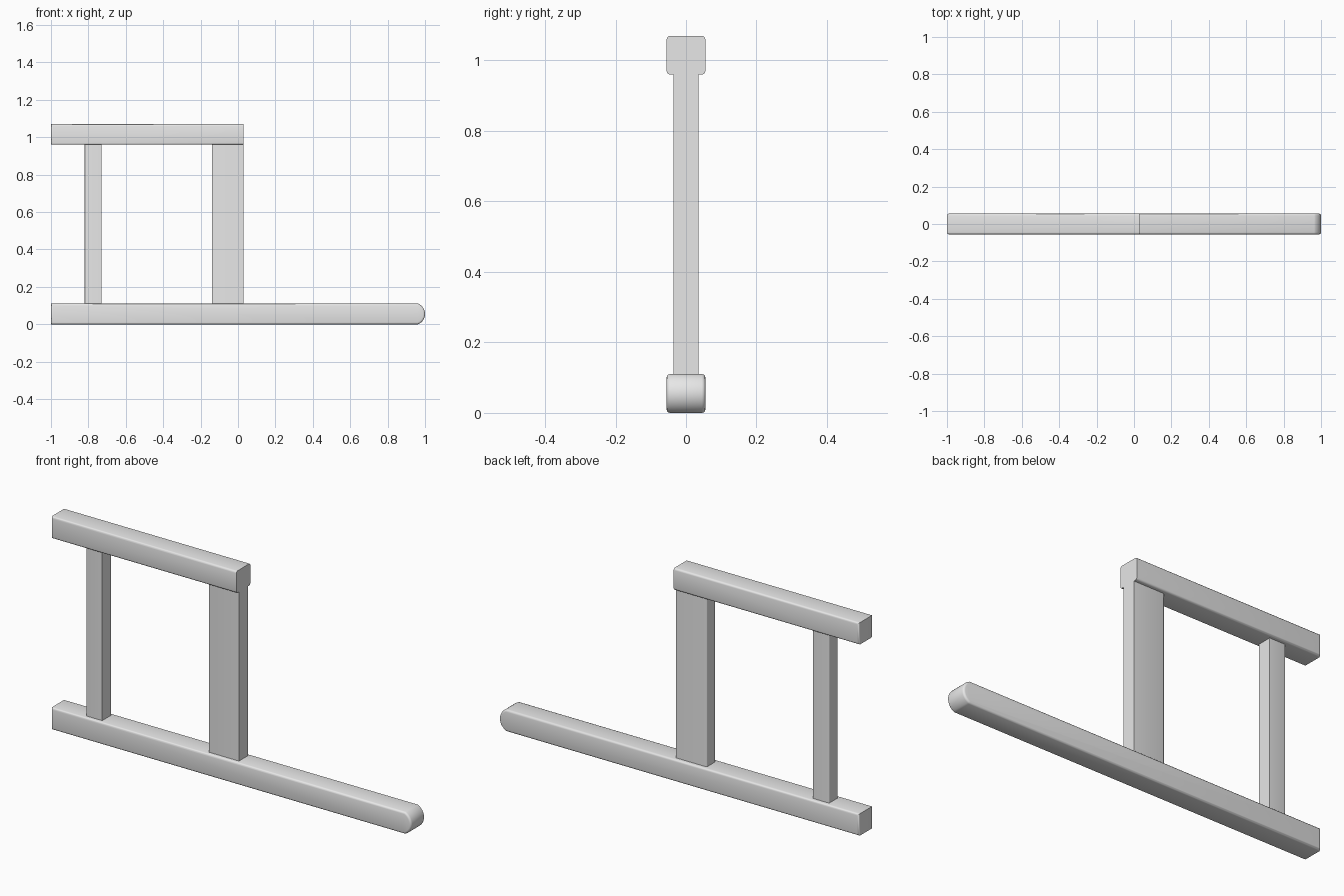
import bpy
import bmesh
import math
from mathutils import Vector

cube = bpy.data.objects.get("Cube")
if cube:
    bpy.data.objects.remove(cube, do_unlink=True)

grey = bpy.data.materials.new("plain grey")
grey.use_nodes = True
COLOUR = (0.8, 0.8, 0.8, 1)
grey.diffuse_color = COLOUR
grey.node_tree.nodes["Principled BSDF"].inputs["Base Color"].default_value = COLOUR

RAIL = 0.11      # square section of the rails
POST_DEPTH = 0.07
INNER_END = 0.03  # flush end shared by the top rail and the wide post


def extruded(name, outline, depth, bevel, keep):
    """Extrude an x-z outline along y and round the edges chosen by keep."""
    bm = bmesh.new()
    front = bm.faces.new([bm.verts.new((x, -depth / 2, z)) for x, z in outline])
    new = bmesh.ops.extrude_face_region(bm, geom=[front], use_keep_orig=True)
    moved = [v for v in new["geom"] if isinstance(v, bmesh.types.BMVert)]
    bmesh.ops.translate(bm, verts=moved, vec=Vector((0, depth, 0)))
    bmesh.ops.recalc_face_normals(bm, faces=bm.faces)
    edges = [e for e in bm.edges if keep(e)]
    bmesh.ops.bevel(bm, geom=edges, offset=bevel, segments=3, profile=0.5,
                    affect='EDGES', clamp_overlap=True)
    mesh = bpy.data.meshes.new(name)
    bm.to_mesh(mesh)
    bm.free()
    mesh.materials.append(grey)
    obj = bpy.data.objects.new(name, mesh)
    bpy.context.collection.objects.link(obj)
    bpy.ops.object.select_all(action='DESELECT')
    obj.select_set(True)
    bpy.context.view_layer.objects.active = obj
    bpy.ops.object.shade_smooth_by_angle(angle=math.radians(35))
    return obj


def box(x0, x1, z0, z1):
    return [(x0, z0), (x1, z0), (x1, z1), (x0, z1)]


def rim(e):
    """Front and back outline edges, except those on the flush end."""
    a, b = (v.co for v in e.verts)
    flush = all(abs(p.x - INNER_END) < 1e-4 for p in (a, b))
    return abs(a.y - b.y) < 1e-4 and not flush


def outer_upright(e):
    """Upright edges on the outer side of a post."""
    a, b = (v.co for v in e.verts)
    outer = min(v.co.x for f in e.link_faces for v in f.verts)
    return abs(a.z - b.z) > 0.1 and abs(a.x - outer) < 1e-4


# Bottom rail with a rounded nose
half, sag = RAIL / 2, 0.037
radius = (half * half + sag * sag) / (2 * sag)
spread = math.asin(half / radius)
STEPS = 16
nose = []
for i in range(STEPS + 1):
    t = spread * (2 * i / STEPS - 1)
    nose.append((1 - radius + radius * math.cos(t), half + radius * math.sin(t)))
extruded("bottom_rail", [(-1, 0)] + nose + [(-1, RAIL)], RAIL, 0.01, rim)

# Top rail
extruded("top_rail", box(-1, INNER_END, 0.96, 0.96 + RAIL), RAIL, 0.01, rim)

# Posts between the rails
for name, x0, x1 in (("narrow_post", -0.82, -0.73), ("wide_post", -0.14, INNER_END)):
    extruded(name, box(x0, x1, RAIL, 0.96), POST_DEPTH, 0.005, outer_upright)
